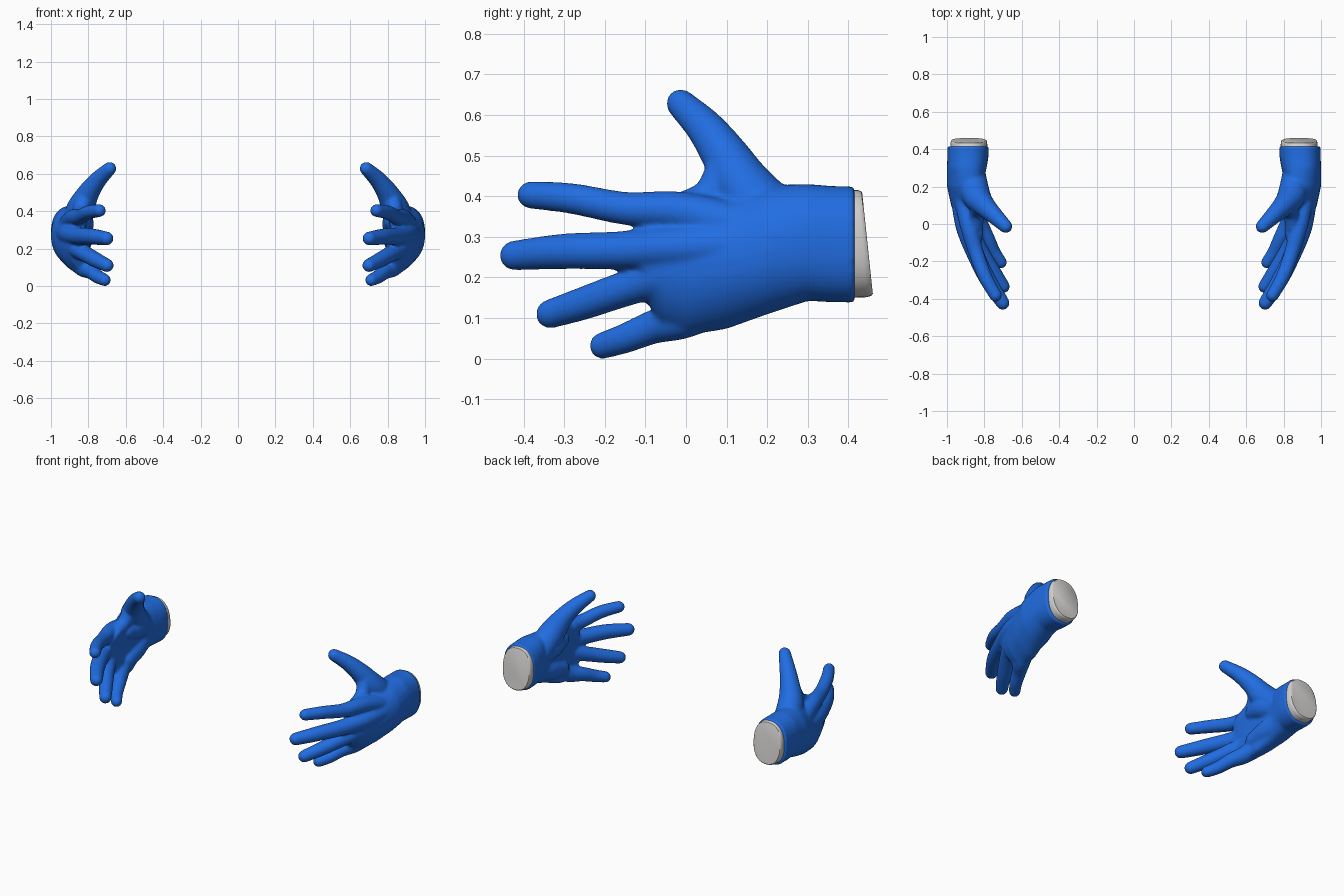
import bpy, bmesh, math
from mathutils import Vector

cube = bpy.data.objects.get("Cube")
if cube:
    bpy.data.objects.remove(cube, do_unlink=True)


def material(name, rgb):
    m = bpy.data.materials.new(name)
    m.use_nodes = True
    m.diffuse_color = (*rgb, 1)
    m.node_tree.nodes["Principled BSDF"].inputs["Base Color"].default_value = (*rgb, 1)
    return m


blue = material("glove blue", (0.015, 0.153, 0.76))
grey = material("wrist grey", (0.65, 0.64, 0.62))


def loft(bm, rings):
    """Skin a list of equal-length point rings and cap both ends."""
    vs = [[bm.verts.new(p) for p in ring] for ring in rings]
    n = len(vs[0])
    faces = [bm.faces.new((a[i], a[(i + 1) % n], b[(i + 1) % n], b[i]))
             for a, b in zip(vs, vs[1:]) for i in range(n)]
    faces += [bm.faces.new(vs[0][::-1]), bm.faces.new(vs[-1])]
    bmesh.ops.recalc_face_normals(bm, faces=faces)


def section(y, cx, hx, cz, hz, bend, lean=0.0, n=40, power=0.85):
    """Rounded cross-section of the hand, its edges arched toward the palm."""
    ring = []
    for i in range(n):
        a = 2 * math.pi * i / n
        c, s = math.cos(a), math.sin(a)
        u = math.copysign(abs(c) ** power, c)
        v = math.copysign(abs(s) ** power, s)
        ring.append(Vector((cx + hx * u - bend * v * v, y - lean * v, cz + hz * v)))
    return ring


def spline(points, steps=6):
    """Catmull-Rom samples through (x, y, z, radius) points."""
    p = [Vector(q) for q in points]
    p = [2 * p[0] - p[1]] + p + [2 * p[-1] - p[-2]]
    out = []
    for a, b, c, d in zip(p, p[1:], p[2:], p[3:]):
        for k in range(steps):
            t = k / steps
            out.append(0.5 * (2 * b + (c - a) * t + (2 * a - 5 * b + 4 * c - d) * t * t
                              + (3 * b - a - 3 * c + d) * t ** 3))
    return out + [p[-2]]


def finger(bm, points, n=20):
    """Tapered tube with a round tip."""
    path = spline(points)
    rings = []

    def ring(centre, tangent, r):
        side = tangent.cross(Vector((1, 0, 0))).normalized()
        up = side.cross(tangent)
        rings.append([centre + r * (math.cos(2 * math.pi * i / n) * side
                                    + math.sin(2 * math.pi * i / n) * up) for i in range(n)])

    for i, q in enumerate(path):
        ahead, behind = path[min(i + 1, len(path) - 1)], path[max(i - 1, 0)]
        tangent = (ahead - behind).xyz.normalized()
        ring(q.xyz, tangent, q.w)
    tip = path[-1]
    for k in range(1, 6):
        a = math.radians(16 * k)
        ring(tip.xyz + tangent * tip.w * math.sin(a), tangent, tip.w * math.cos(a))
    loft(bm, rings)


def finish(name, bm, mat):
    mesh = bpy.data.meshes.new(name)
    bm.to_mesh(mesh)
    bm.free()
    mesh.materials.append(mat)
    ob = bpy.data.objects.new(name, mesh)
    bpy.context.collection.objects.link(ob)
    return ob


# Palm and wrist: y, centre x, half thickness, centre z, half height, arch
palm = [(0.415, 0.887, 0.110, 0.281, 0.143, 0.0),
        (0.36, 0.888, 0.110, 0.282, 0.143, 0.0),
        (0.30, 0.894, 0.106, 0.286, 0.144, 0.005),
        (0.20, 0.906, 0.094, 0.268, 0.159, 0.03),
        (0.10, 0.896, 0.082, 0.243, 0.170, 0.05),
        (0.0, 0.882, 0.064, 0.230, 0.174, 0.05),
        (-0.06, 0.873, 0.050, 0.230, 0.15, 0.05),
        (-0.11, 0.864, 0.036, 0.25, 0.09, 0.03)]

# Finger paths from inside the palm to the tip: x, y, z, radius
fingers = {
    "index": [(0.905, 0.12, 0.33, 0.055), (0.88, -0.02, 0.364, 0.048),
              (0.845, -0.15, 0.370, 0.041), (0.797, -0.28, 0.394, 0.038),
              (0.74, -0.382, 0.403, 0.034)],
    "middle": [(0.92, 0.12, 0.28, 0.058), (0.90, -0.02, 0.275, 0.052),
               (0.848, -0.16, 0.267, 0.047), (0.78, -0.30, 0.264, 0.044),
               (0.702, -0.422, 0.254, 0.037)],
    "ring": [(0.915, 0.12, 0.235, 0.053), (0.885, -0.02, 0.213, 0.050),
             (0.817, -0.15, 0.172, 0.044), (0.755, -0.25, 0.137, 0.041),
             (0.700, -0.334, 0.110, 0.036)],
    "little": [(0.88, 0.12, 0.16, 0.055), (0.83, 0.0, 0.102, 0.051),
               (0.785, -0.08, 0.078, 0.042), (0.75, -0.15, 0.050, 0.037),
               (0.712, -0.205, 0.032, 0.033)],
    "thumb": [(0.87, 0.25, 0.31, 0.080), (0.842, 0.15, 0.41, 0.076),
              (0.80, 0.098, 0.497, 0.059), (0.748, 0.047, 0.568, 0.047),
              (0.686, -0.013, 0.628, 0.036)],
}

# Fleshy parts of the hand: heel, thumb pad and the web beside the index finger
pads = [[(0.87, 0.27, 0.22, 0.065), (0.85, 0.17, 0.185, 0.065), (0.835, 0.07, 0.16, 0.052)],
        [(0.87, 0.26, 0.30, 0.070), (0.84, 0.16, 0.33, 0.070), (0.835, 0.07, 0.345, 0.052)],
        [(0.85, -0.02, 0.365, 0.040), (0.84, 0.055, 0.40, 0.042), (0.825, 0.095, 0.46, 0.048)]]

# Gloves: fused into one smooth skin, then mirrored
bm = bmesh.new()
loft(bm, [section(*row) for row in palm])
for path in [*fingers.values(), *pads]:
    finger(bm, path)
gloves = finish("gloves", bm, blue)
skin = gloves.modifiers.new("fuse", "REMESH")
skin.mode = "VOXEL"
skin.voxel_size = 0.007
skin.use_smooth_shade = True
soft = gloves.modifiers.new("soften", "SMOOTH")
soft.factor = 0.5
soft.iterations = 10

# Wrist stumps emerging from the gloves, with a rounded leaning end
bm = bmesh.new()
stump = [(0.39, 1.0, 0.0), (0.415, 1.0, 0.004), (0.435, 0.99, 0.01),
         (0.444, 0.965, 0.012), (0.447, 0.93, 0.013)]
loft(bm, [section(y, 0.883, 0.099 * s, 0.283, 0.133 * s, 0.0, lean)
          for y, s, lean in stump])
wrists = finish("wrist_stumps", bm, grey)

for ob in (gloves, wrists):
    ob.modifiers.new("other_hand", "MIRROR").use_mirror_merge = False

bpy.ops.object.select_all(action="DESELECT")
wrists.select_set(True)
bpy.context.view_layer.objects.active = wrists
bpy.ops.object.shade_smooth_by_angle(angle=math.radians(40))
